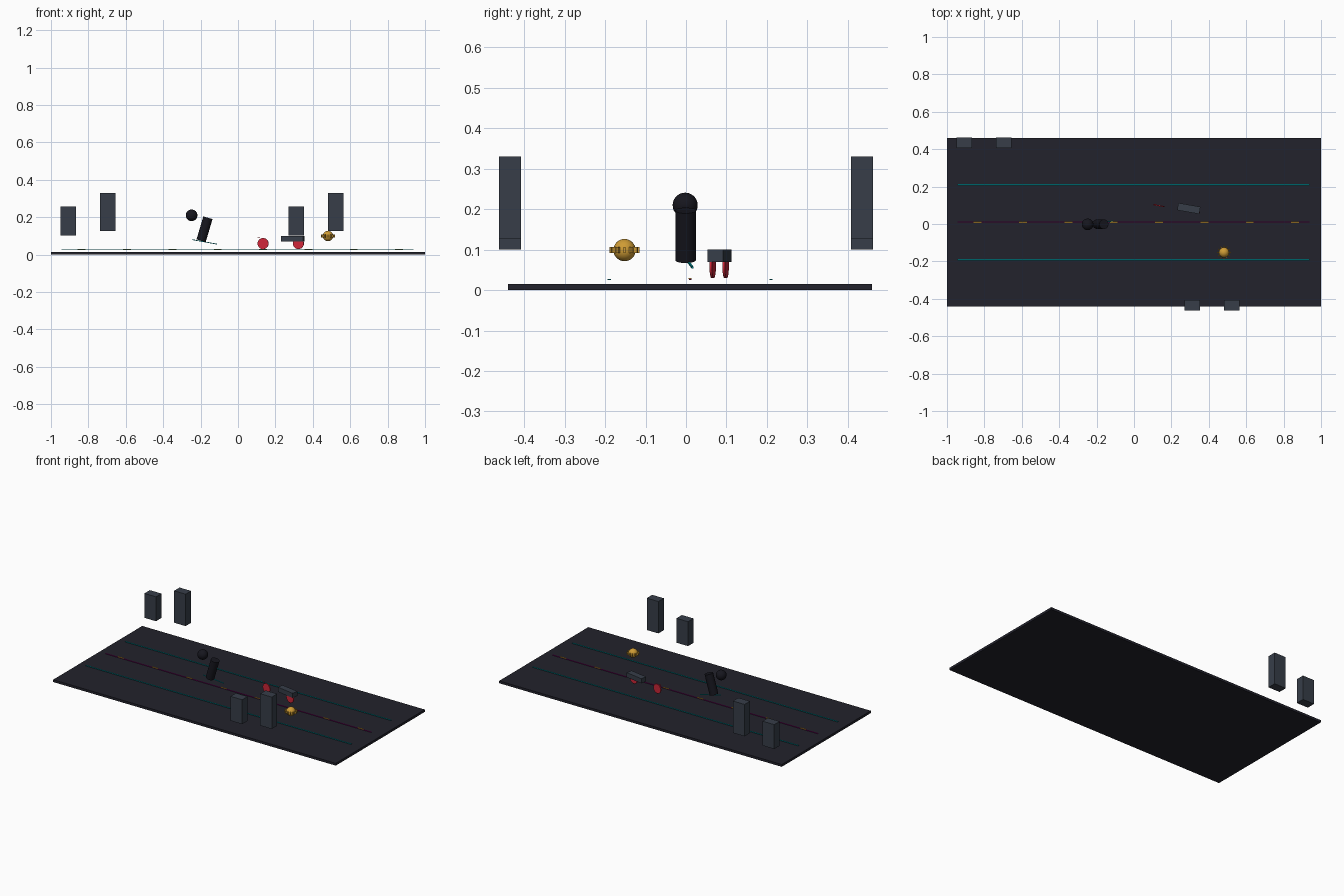
import bpy
from math import radians, pi, cos, sin
from mathutils import Vector

if "Cube" in bpy.data.objects:
    bpy.data.objects.remove(bpy.data.objects["Cube"])


def mat(name, rgb):
    m = bpy.data.materials.new(name)
    m.diffuse_color = (*rgb, 1)
    m.use_nodes = True
    m.node_tree.nodes["Principled BSDF"].inputs["Base Color"].default_value = m.diffuse_color
    return m


ASPHALT = mat("asphalt", (0.016, 0.016, 0.025))
SLATE = mat("slate", (0.038, 0.048, 0.066))
BLACK = mat("near_black", (0.008, 0.008, 0.013))
CYAN = mat("cyan", (0.0, 0.34, 0.38))
MAGENTA = mat("magenta", (0.36, 0.004, 0.25))
RED = mat("red", (0.62, 0.02, 0.04))
GOLD = mat("gold", (0.62, 0.33, 0.035))


def finish(name, material, smooth=False):
    o = bpy.context.object
    o.name = name
    o.data.materials.append(material)
    if smooth:
        bpy.ops.object.shade_smooth_by_angle(angle=radians(35))
    return o


def box(name, center, size, material, rot=(0, 0, 0)):
    bpy.ops.mesh.primitive_cube_add(size=1, location=center, rotation=rot)
    bpy.context.object.scale = size
    return finish(name, material)


def cylinder(name, center, r, depth, material, rot):
    bpy.ops.mesh.primitive_cylinder_add(vertices=32, radius=r, depth=depth,
                                        location=center, rotation=rot)
    return finish(name, material, True)


def ball(name, center, r, material):
    bpy.ops.mesh.primitive_uv_sphere_add(segments=32, ring_count=16, radius=r, location=center)
    return finish(name, material, True)


# Road slab and its floating lane lines
box("road", (0, 0.01, 0.0075), (2, 0.90, 0.015), ASPHALT)
for y in (-0.19, 0.21):
    box("lane_line", (-0.003, y, 0.026), (1.88, 0.008, 0.003), CYAN)
box("center_line", (-0.003, 0.01, 0.026), (1.88, 0.006, 0.003), MAGENTA)
for i in range(8):
    box("center_dash", (-0.836 + 0.2425 * i, 0.01, 0.0285), (0.042, 0.008, 0.003), GOLD)

# Floating tower blocks: short and tall pair on each side
for x, y in ((-0.907, 0.435), (0.312, -0.435)):
    box("short_tower", (x, y, 0.179), (0.082, 0.055, 0.156), SLATE)
    box("tall_tower", (x + 0.21, y, 0.228), (0.082, 0.055, 0.204), SLATE)

# Leaning figure: head, torso and a slim rod at its foot
ball("head", (-0.248, -0.002, 0.21), 0.031, BLACK)
cylinder("torso", (-0.179, -0.001, 0.1355), 0.0255, 0.128, BLACK, (0, radians(16.5), 0))
a, b = Vector((-0.246, -0.002, 0.08)), Vector((-0.112, 0.016, 0.056))
rod = box("foot_rod", (a + b) / 2, ((b - a).length, 0.005, 0.004), CYAN)
rod.rotation_euler = (b - a).to_track_quat('X', 'Z').to_euler()

# Two-wheeler, turned slightly
yaw = radians(-10)
box("bike_body", (0.293, 0.083, 0.085), (0.12, 0.039, 0.03), SLATE, (0, 0, yaw))
for x, y in ((0.134, 0.098), (0.323, 0.066)):
    cylinder("wheel", (x, y, 0.059), 0.0295, 0.006, RED, (pi / 2, 0, yaw))
box("front_lamp", (0.111, 0.104, 0.09), (0.01, 0.006, 0.004), RED, (0, 0, yaw))

# Golden orb with a belt of radial teeth
orb = Vector((0.481, -0.152, 0.099))
ball("orb", orb, 0.0275, GOLD)
for i in range(12):
    t = i * pi / 6
    box("orb_tooth", orb + Vector((cos(t), sin(t), 0)) * 0.031,
        (0.012, 0.005, 0.015), GOLD, (0, 0, t))
